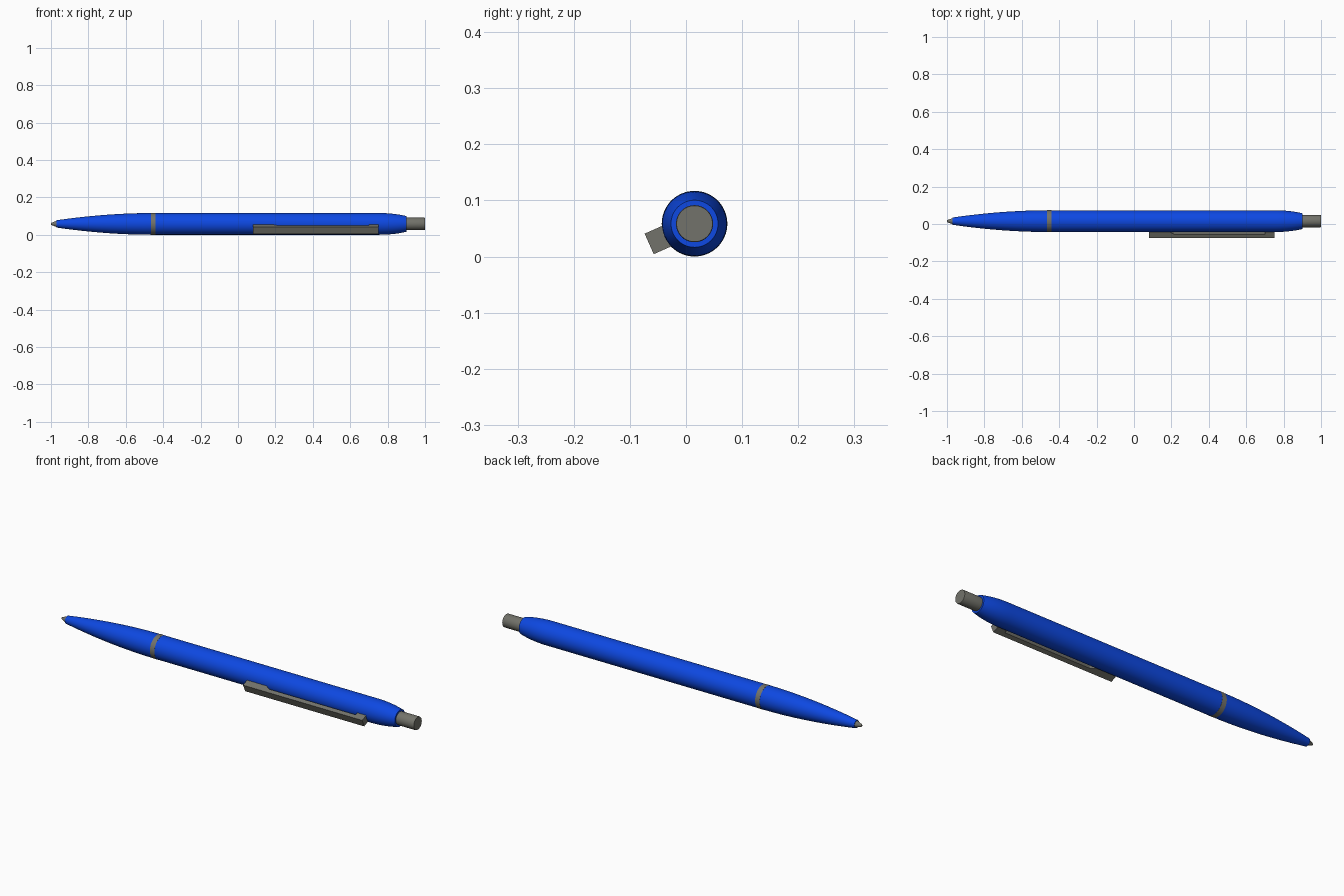
import bpy, bmesh, math
from mathutils import Vector

if "Cube" in bpy.data.objects:
    bpy.data.objects.remove(bpy.data.objects["Cube"])

CY, CZ = 0.0152, 0.0585      # pen axis
R = 0.0585                   # barrel radius
SEG = 64


def material(name, rgb):
    m = bpy.data.materials.new(name)
    m.diffuse_color = (*rgb, 1.0)
    m.use_nodes = True
    m.node_tree.nodes["Principled BSDF"].inputs["Base Color"].default_value = m.diffuse_color
    return m


blue = material("blue plastic", (0.004, 0.065, 0.76))
grey = material("grey metal", (0.17, 0.17, 0.145))


def finish(name, bm, mat, angle=30):
    bmesh.ops.recalc_face_normals(bm, faces=bm.faces)
    mesh = bpy.data.meshes.new(name)
    bm.to_mesh(mesh)
    bm.free()
    mesh.materials.append(mat)
    ob = bpy.data.objects.new(name, mesh)
    bpy.context.collection.objects.link(ob)
    bpy.context.view_layer.objects.active = ob
    ob.select_set(True)
    bpy.ops.object.shade_smooth_by_angle(angle=math.radians(angle))
    ob.select_set(False)
    return ob


def turned(name, profile, mat):
    """Solid turned around the pen axis from (x, radius) points."""
    bm = bmesh.new()
    rings = []
    for x, r in profile:
        rings.append([bm.verts.new((x, CY + r * math.cos(a), CZ + r * math.sin(a)))
                      for a in (2 * math.pi * i / SEG for i in range(SEG))])
    for a, b in zip(rings, rings[1:]):
        for i in range(SEG):
            j = (i + 1) % SEG
            bm.faces.new((a[i], a[j], b[j], b[i]))
    bm.faces.new(rings[0])
    bm.faces.new(rings[-1])
    return finish(name, bm, mat)


def curve(x0, r0, x1, r1, power, n=14):
    """Profile bulging from (x0, r0) to full radius r1 at x1."""
    return [(x0 + (x1 - x0) * i / n, r1 - (r1 - r0) * (1 - i / n) ** power)
            for i in range(n + 1)]


# Body, tip to button
turned("writing_tip", [(-1.0, 0.004), (-0.995, 0.007), (-0.965, 0.018)], grey)
turned("nose", curve(-0.97, 0.0195, -0.465, 0.058, 1.9), blue)
turned("trim_ring", [(-0.465, R), (-0.44, R)], grey)
turned("barrel", [(-0.44, 0.058), (0.75, 0.058)], blue)
turned("end_cap", curve(0.90, 0.042, 0.75, 0.058, 2.2), blue)
turned("push_button", [(0.89, 0.033), (0.997, 0.033), (1.0, 0.032)], grey)

# Pocket clip: side profile in (x, distance from axis), extruded across its width
tilt = math.radians(24)
out = Vector((0, -math.cos(tilt), -math.sin(tilt)))
side = Vector((0, -math.sin(tilt), math.cos(tilt)))
profile = [(0.08, 0.054), (0.19, 0.054), (0.215, 0.068), (0.70, 0.068),
           (0.70, 0.052), (0.75, 0.052), (0.75, 0.0885), (0.08, 0.0885)]
bm = bmesh.new()
axis = Vector((0, CY, CZ))
base = [bm.verts.new(axis + Vector((x, 0, 0)) + out * d - side * 0.02) for x, d in profile]
face = bm.faces.new(base)
ext = bmesh.ops.extrude_face_region(bm, geom=[face])
bmesh.ops.translate(bm, vec=side * 0.04,
                    verts=[v for v in ext["geom"] if isinstance(v, bmesh.types.BMVert)])
finish("pocket_clip", bm, grey, 20)
